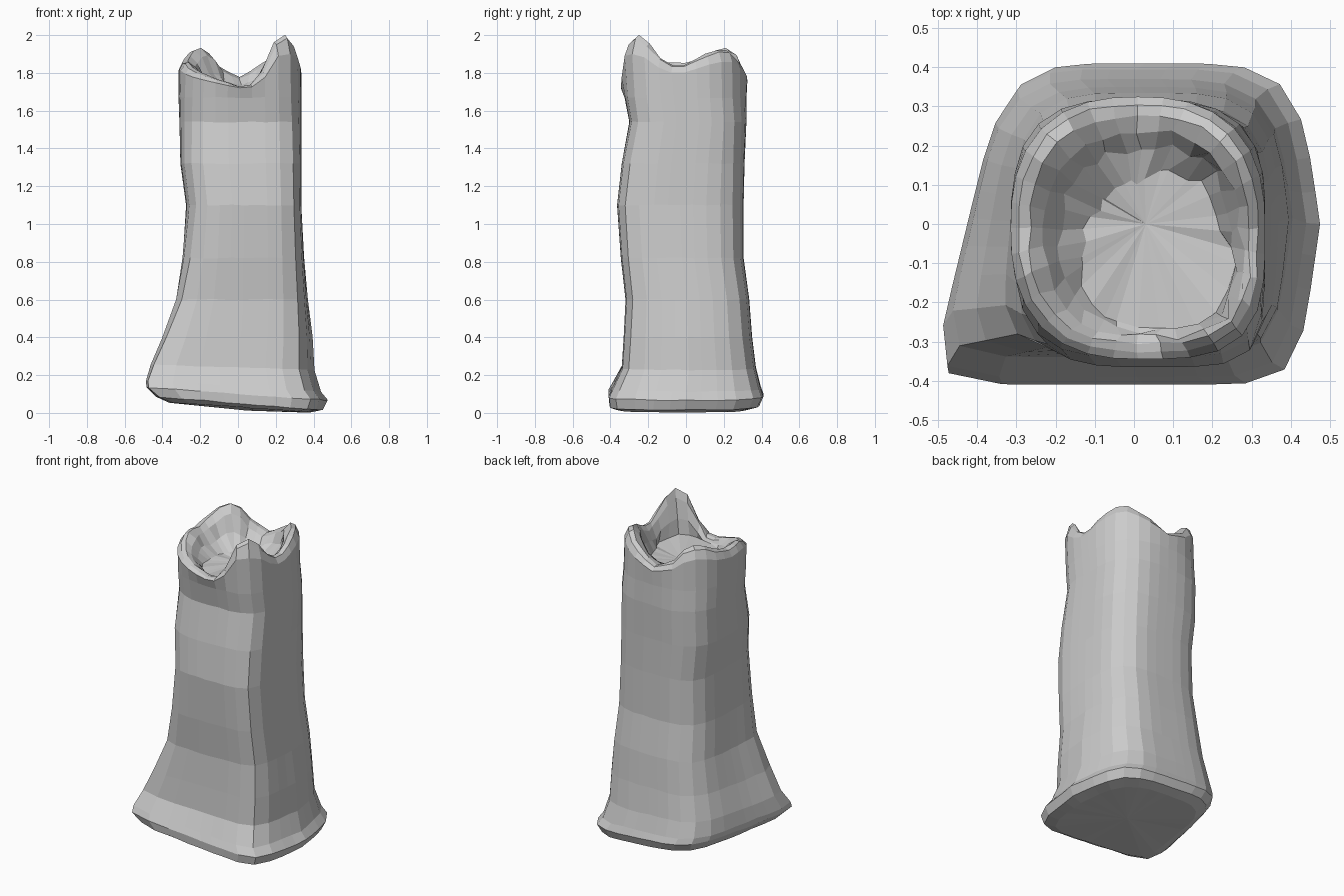
import bpy, bmesh, math, random
from math import cos, sin, pi

if "Cube" in bpy.data.objects:
    bpy.data.objects.remove(bpy.data.objects["Cube"], do_unlink=True)
random.seed(4)
SIDES = 32

stone = bpy.data.materials.new("grey_stone")
stone.use_nodes = True
GREY = (0.6, 0.6, 0.6, 1)
stone.diffuse_color = GREY
stone.node_tree.nodes["Principled BSDF"].inputs["Base Color"].default_value = GREY

# Outer sections: height, tilt, x min, x max, y min, y max, squareness, taper
SECTIONS = [
    (0.03, 0.07, -.33, .38, -.37, .33, 4, .16),
    (0.05, 0.08, -.38, .45, -.405, .39, 4.5, .2),
    (0.10, 0.07, -.42, .475, -.41, .41, 5, .22),
    (0.14, 0.06, -.425, .44, -.39, .395, 5, .22),
    (0.24, 0.03, -.41, .405, -.34, .37, 4.5, .2),
    (0.40, 0, -.365, .395, -.33, .35, 4.2, .16),
    (0.60, 0, -.315, .37, -.32, .335, 4, .09),
    (0.82, 0, -.29, .35, -.345, .305, 3.8, .04),
    (1.10, 0, -.275, .335, -.365, .305, 3.6, 0),
    (1.32, 0, -.305, .335, -.34, .31, 3.4, 0),
    (1.54, 0, -.31, .335, -.30, .32, 3, 0),
    (1.67, 0, -.315, .335, -.325, .32, 2.7, 0),
]

# Broken rim: angle in degrees and height
RIM = [(0, 1.84), (30, 1.92), (45, 1.92), (62, 1.86), (90, 1.78), (112, 1.83),
       (128, 1.93), (142, 1.93), (160, 1.88), (180, 1.85), (200, 1.86), (218, 1.82),
       (240, 1.78), (262, 1.74), (277, 1.72), (290, 1.77), (303, 1.96), (312, 2.0),
       (320, 2.0), (332, 1.91), (345, 1.84), (360, 1.84)]


def rim_height(angle):
    deg = math.degrees(angle) % 360
    for (a, h), (b, k) in zip(RIM, RIM[1:]):
        if a <= deg <= b:
            return h + (k - h) * (deg - a) / (b - a)


def outline(angle, x0, x1, y0, y1, power, taper=0):
    """Point on a rounded square with crisper front corners and drawn-in sides."""
    c, s = cos(angle), sin(angle)
    if s < 0:
        power *= 1.4 if c > 0 else 1 + 4 * taper
    r = (abs(c) ** power + abs(s) ** power) ** (-1 / power)
    x, y = c * r, s * r
    x *= 1 - taper * (y if x < 0 else 0.6 * abs(y))
    return ((x0 + x1) / 2 + x * (x1 - x0) / 2, (y0 + y1) / 2 + y * (y1 - y0) / 2)


def wobble(size):
    return random.uniform(-size, size)


bm = bmesh.new()
angles = [2 * pi * i / SIDES for i in range(SIDES)]
rings = []

# Shaft and flared foot
for z, tilt, *shape in SECTIONS:
    ring = []
    for a in angles:
        x, y = outline(a, *shape)
        ring.append(bm.verts.new((x, y, z - tilt * x + wobble(0.003))))
    rings.append(ring)

# Rim lip and shallow hollow: inset, share of the rise above the floor, roughness
FLOOR = 1.7
LIP = [(0, 0.72, 0), (0.02, 0.95, .003), (0.045, 1.0, .005), (0.075, 0.82, .01),
       (0.105, 0.42, .012), (0.15, 0.08, .012)]
for inset, share, rough in LIP:
    ring = []
    for a in angles:
        # The hollow slopes most at the back left and is widest at the front
        d = inset * (1 + 3.5 * inset * cos(a - 0.7 * pi))
        x, y = outline(a, -.315 + d, .335 - d, -.345 + d, .325 - d, 2.5)
        z = FLOOR + share * (rim_height(a) - FLOOR)
        if inset == 0:
            z = min(max(z, 1.695), 1.9)
        ring.append(bm.verts.new((x + wobble(rough), y + wobble(rough), z + wobble(rough / 2))))
    rings.append(ring)

for low, high in zip(rings, rings[1:]):
    for i in range(SIDES):
        j = (i + 1) % SIDES
        bm.faces.new((low[i], low[j], high[j], high[i]))

# Hollow floor and underside
for ring, centre, up in ((rings[-1], (0.03, 0, FLOOR), True), (rings[0], (0.05, 0, 0.012), False)):
    hub = bm.verts.new(centre)
    for i in range(SIDES):
        j = (i + 1) % SIDES
        bm.faces.new((ring[i], ring[j], hub) if up else (ring[j], ring[i], hub))

bmesh.ops.recalc_face_normals(bm, faces=bm.faces)

mesh = bpy.data.meshes.new("broken_column")
bm.to_mesh(mesh)
bm.free()
mesh.materials.append(stone)
column = bpy.data.objects.new("broken_column", mesh)
bpy.context.collection.objects.link(column)
